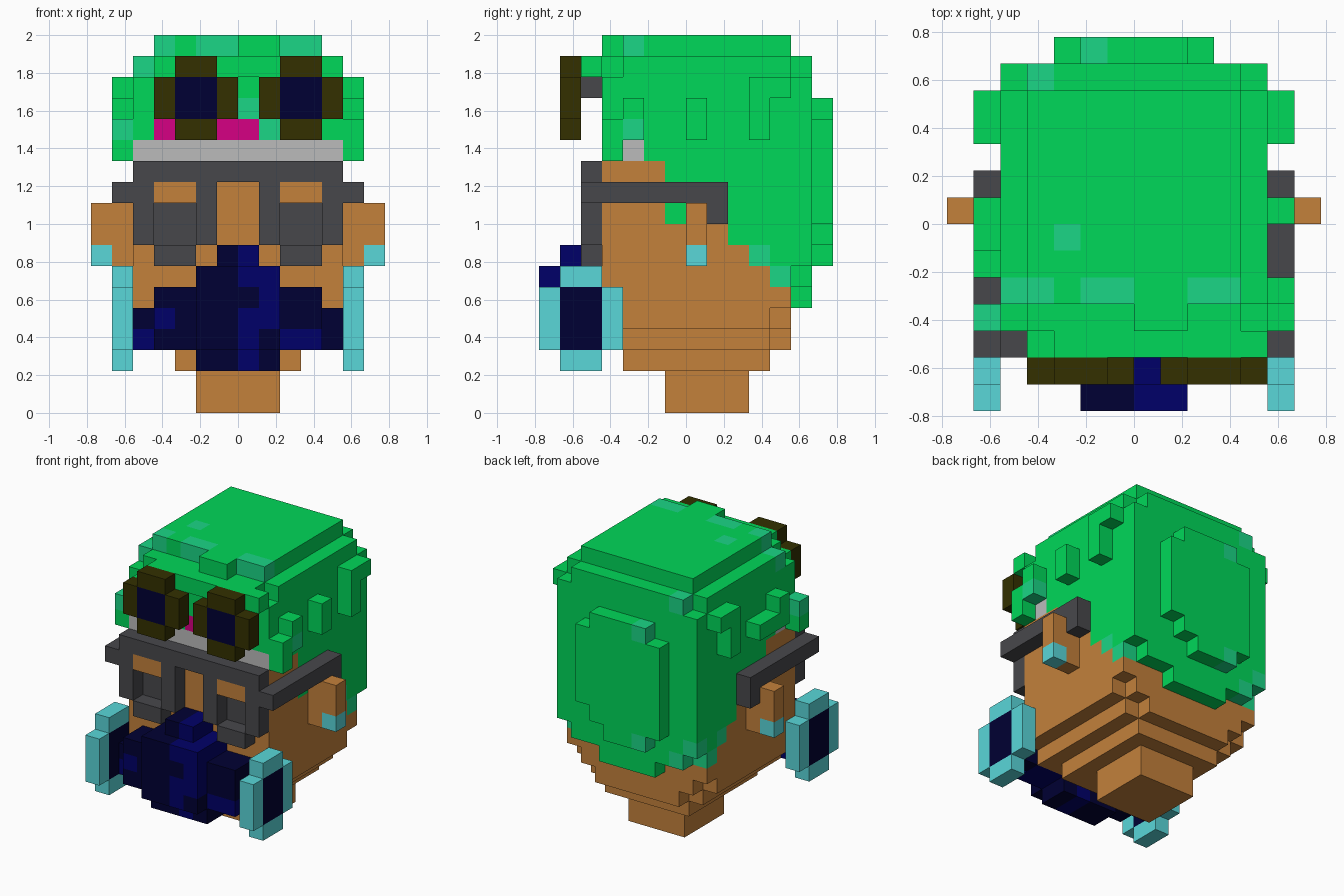
import bpy, bmesh
from mathutils import Vector

cube = bpy.data.objects.get("Cube")
if cube:
    bpy.data.objects.remove(cube, do_unlink=True)

U = 2 / 18  # size of one block

COLOURS = {
    "green": (0.0, 0.686, 0.1),
    "mint": (0.011, 0.67, 0.237),
    "skin": (0.548, 0.218, 0.044),
    "dark_grey": (0.064, 0.064, 0.071),
    "light_grey": (0.5, 0.5, 0.5),
    "teal": (0.1, 0.678, 0.694),
    "navy": (0.0, 0.0, 0.033),
    "blue": (0.0, 0.0, 0.139),
    "olive": (0.033, 0.03, 0.0),
    "magenta": (0.67, 0.0, 0.228),
}
MATS = {}
for mat_name, rgb in COLOURS.items():
    m = bpy.data.materials.new(mat_name)
    m.use_nodes = True
    m.diffuse_color = (*rgb, 1)
    m.node_tree.nodes["Principled BSDF"].inputs["Base Color"].default_value = (*rgb, 1)
    MATS[mat_name] = m

taken = set()  # blocks already used by earlier parts


def cells(box):
    x0, x1, y0, y1, z0, z1 = box
    return {(x, y, z) for x in range(x0, x1) for y in range(y0, y1) for z in range(z0, z1)}


def mirrored(boxes):
    return boxes + [(-b[1], -b[0], *b[2:]) for b in boxes]


def part(name, colour, boxes, paint=()):
    """Outer shell of a union of block boxes; paint recolours boxes of blocks."""
    solid = set().union(*(cells(b) for b in boxes)) - taken
    taken.update(solid)
    names = [colour] + sorted({p[0] for p in paint})
    tint = {c: names.index(p[0]) for p in paint for c in cells(p[1])}
    bm = bmesh.new()
    for c in sorted(solid):
        for axis in range(3):
            for sign in (-1, 1):
                n = list(c)
                n[axis] += sign
                if tuple(n) in solid:
                    continue
                a, b = Vector((0, 0, 0)), Vector((0, 0, 0))
                a[(axis + 1) % 3] = 1
                b[(axis + 2) % 3] = 1
                o = Vector(c)
                o[axis] += sign > 0
                quad = [o, o + a, o + a + b, o + b]
                f = bm.faces.new([bm.verts.new(v * U) for v in quad[::sign]])
                f.material_index = tint.get(c, 0)
    bmesh.ops.remove_doubles(bm, verts=bm.verts, dist=U / 100)
    bmesh.ops.dissolve_limit(bm, angle_limit=0.01, verts=bm.verts, edges=bm.edges,
                             delimit={"MATERIAL"})
    me = bpy.data.meshes.new(name)
    bm.to_mesh(me)
    bm.free()
    for n in names:
        me.materials.append(MATS[n])
    ob = bpy.data.objects.new(name, me)
    bpy.context.collection.objects.link(ob)


# Hair: crown with clipped corners, stepped nape, raised back panel, fringe
part("hair", "green", [
    (-5, 5, -4, 6, 13, 16), (-5, 5, -3, 5, 16, 17), (-4, 4, -4, 6, 16, 17),
    (-4, 4, -3, 5, 17, 18), (0, 2, -4, -3, 17, 18),
    (-3, 5, -5, -4, 16, 17), (-4, -3, -5, -4, 15, 16),
    (-5, 5, -2, 6, 12, 13), (-5, 5, -1, 6, 11, 12), (-5, 5, 2, 6, 8, 11),
    (-5, 5, 3, 6, 7, 8), (-5, 5, 4, 5, 6, 7), (-4, 4, 5, 6, 6, 7), (-2, 2, 5, 6, 5, 6),
    (-2, 2, 6, 7, 14, 15), (-3, 3, 6, 7, 9, 14), (-3, 2, 6, 7, 8, 9), (-2, 1, 6, 7, 7, 8),
], [
    ("mint", (-4, -3, -3, -2, 17, 18)), ("mint", (-2, 0, -3, -2, 17, 18)),
    ("mint", (2, 4, -3, -2, 17, 18)), ("mint", (-3, -2, -1, 0, 17, 18)),
    ("mint", (-5, -4, -3, -2, 16, 17)),
    ("mint", (-4, -3, 5, 6, 16, 17)), ("mint", (-2, -1, 6, 7, 14, 15)),
    ("mint", (-2, -1, 6, 7, 7, 8)), ("mint", (-4, -3, 5, 6, 6, 7)),
    ("mint", (-5, -4, 3, 4, 7, 8)), ("mint", (4, 5, 3, 4, 7, 8)),
    ("mint", (-5, -4, 5, 6, 7, 8)),
    ("mint", (-5, -4, 4, 5, 6, 7)), ("mint", (4, 5, 4, 5, 6, 7)),
    ("mint", (0, 1, -4, -3, 14, 15)), ("mint", (1, 2, -4, -3, 13, 14)),
    ("magenta", (-4, -3, -4, -3, 13, 14)), ("magenta", (-1, 1, -4, -3, 13, 14)),
])

# Loose tufts on the sides of the hair
part("side_tufts", "green", mirrored([
    (5, 6, 3, 5, 15, 16), (5, 6, 3, 4, 13, 15), (5, 6, -4, -3, 12, 14),
]) + [(5, 6, 0, 1, 13, 15), (5, 6, -3, -2, 13, 15),
      (-6, -5, -1, 1, 13, 14), (-6, -5, -2, -1, 13, 15)],
    [("mint", (-6, -5, -4, -3, 13, 14)), ("mint", (5, 6, -3, -2, 13, 14))])

part("headband", "light_grey", [(-5, 5, -4, -2, 12, 13)])

# Head: stepped jaw, neck and eyelids, with shaded eye sockets and sideburns
part("head", "skin", [
    (-2, 2, -1, 3, 0, 2), (-3, 3, -3, 4, 2, 3),
    (-4, 4, -4, 4, 3, 4), (-3, 3, 4, 5, 3, 4),
    (-5, 5, -4, 4, 4, 5), (-4, 4, 4, 5, 4, 5), (-5, 5, -4, 5, 5, 12),
] + mirrored([(2, 4, -5, -4, 10, 11)]),
    [("dark_grey", b) for b in mirrored([(2, 4, -4, -3, 8, 10)])]
    + [("green", b) for b in mirrored([(4, 5, -1, 0, 9, 10)])])

# Ears with earrings
part("ears", "skin", mirrored([(5, 7, 0, 1, 7, 10)]),
     [("teal", b) for b in mirrored([(6, 7, 0, 1, 7, 8)])])

# Spectacles with deep lenses and temple arms
part("spectacles", "dark_grey", [(-5, 5, -5, -4, 11, 12)] + mirrored([
    (4, 5, -5, -4, 8, 11), (1, 2, -5, -4, 8, 11), (2, 4, -5, -4, 7, 8),
    (5, 6, -5, 2, 10, 11), (5, 6, 1, 2, 9, 10),
]))

# Goggles pushed up on the forehead
for side, x in (("right", -4), ("left", 1)):
    part(f"{side}_goggle", "olive",
         [(x + 1, x + 3, -6, -5, 13, 17), (x, x + 4, -6, -5, 14, 16)],
         [("navy", (x + 1, x + 3, -6, -5, 14, 16))])
    part(f"{side}_goggle_mount", "dark_grey", [(x + 1, x + 3, -5, -4, 15, 16)])

# Breathing mask with a bulging centre
part("mask", "navy", [
    (-1, 1, -6, -4, 7, 8), (-2, 2, -7, -4, 3, 7), (-2, 2, -6, -4, 2, 3),
    (-4, 4, -6, -4, 3, 6), (-5, 5, -5, -4, 3, 5),
], [("blue", (x0, x1, -7, -4, z0, z1)) for x0, x1, z0, z1 in (
    (0, 1, 6, 8), (1, 2, 4, 7), (0, 1, 2, 5),
    (-4, -3, 4, 5), (-5, -4, 3, 4), (2, 4, 3, 4))])

# Round filters on the mask
part("mask_filters", "teal", mirrored([(5, 6, -7, -3, 3, 6), (5, 6, -6, -4, 2, 7)]),
     [("navy", b) for b in mirrored([(5, 6, -6, -4, 3, 6)])])
